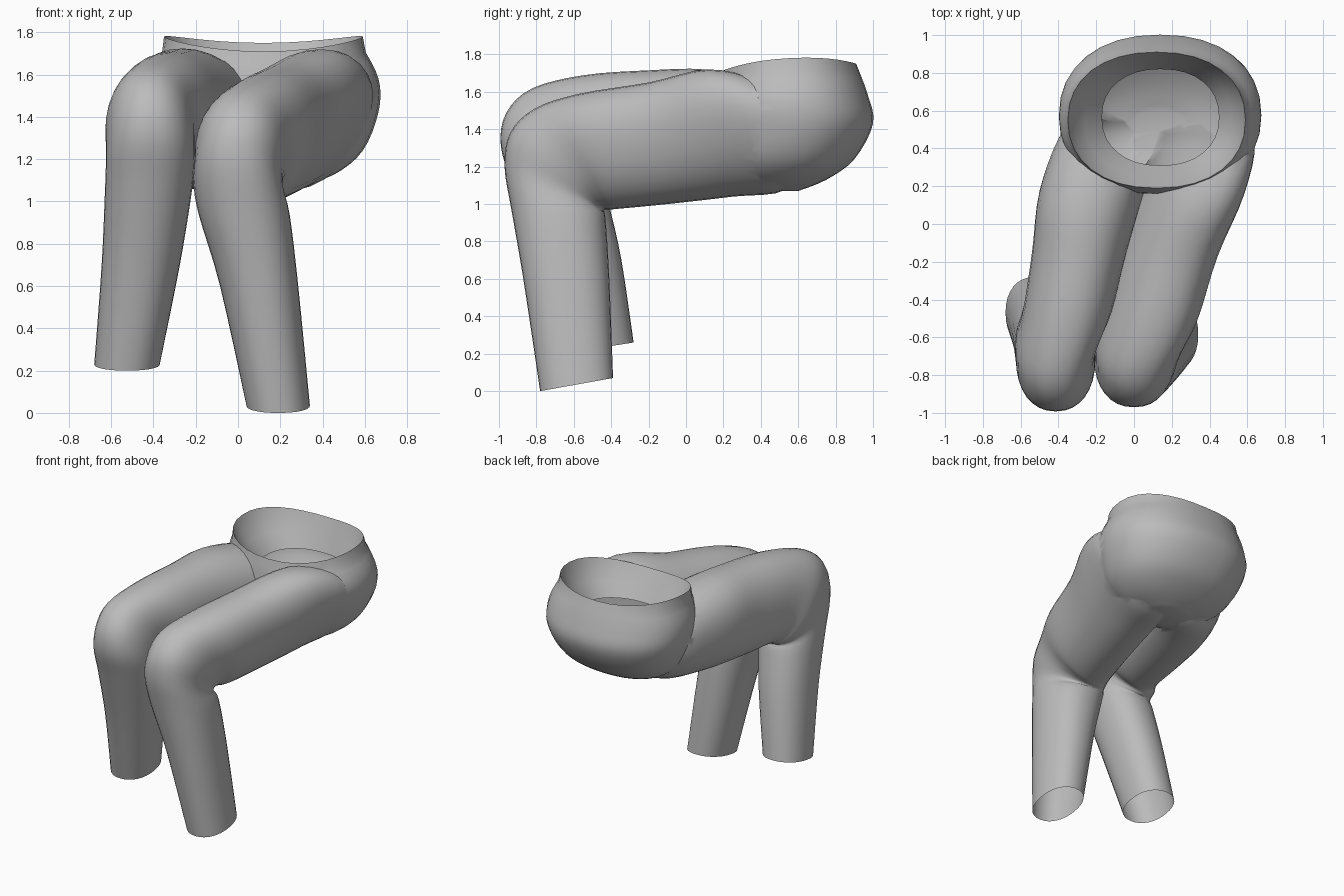
import bpy, bmesh
from math import cos, sin, tau, copysign
from mathutils import Vector

cube = bpy.data.objects.get("Cube")
if cube:
    bpy.data.objects.remove(cube, do_unlink=True)

SIDES = 32
STEPS = 4

fabric = bpy.data.materials.new("grey fabric")
fabric.use_nodes = True
GREY = (0.5, 0.5, 0.5, 1)
fabric.diffuse_color = GREY
fabric.node_tree.nodes["Principled BSDF"].inputs["Base Color"].default_value = GREY


def spline(rows):
    """Catmull-Rom interpolation through rows of ring settings."""
    rows = [Vector(r) if len(r) == 7 else Vector((*r, 0)) for r in rows]
    out = []
    for i in range(len(rows) - 1):
        a, b, c, d = (rows[max(i - 1, 0)], rows[i], rows[i + 1],
                      rows[min(i + 2, len(rows) - 1)])
        for s in range(STEPS):
            t = s / STEPS
            out.append(b + (c - a) * (t / 2)
                       + (a * 2 - b * 5 + c * 4 - d) * (t * t / 2)
                       + (b * 3 - a - c * 3 + d) * (t ** 3 / 2))
    return out + [rows[-1]]


def fuller(v):
    """Push a circle slightly towards a rounded square."""
    return copysign(abs(v) ** .9, v)


def tube(name, rows, lift=0, capped=True):
    """Loft; a row is centre x, half width, two opposite (y, z) points, sideways lean."""
    bm = bmesh.new()
    rings, mids = [], []
    for n, (cx, half, oy, oz, iy, iz, lean) in enumerate(spline(rows)):
        outer, inner = Vector((cx + lean, oy, oz)), Vector((cx - lean, iy, iz))
        mid, arm = (outer + inner) / 2, (outer - inner) / 2
        saddle = lift if n == 0 else 0
        ring = []
        for k in range(SIDES):
            c, s = fuller(cos(tau * k / SIDES)), fuller(sin(tau * k / SIDES))
            p = mid + arm * s + Vector((half * c, 0, saddle * c * c))
            ring.append(bm.verts.new(p))
        rings.append(ring)
        mids.append(mid)
    for a, b in zip(rings, rings[1:]):
        for k in range(SIDES):
            j = (k + 1) % SIDES
            bm.faces.new((a[k], a[j], b[j], b[k]))
    if capped:
        for ring, mid in ((rings[0], mids[0]), (rings[-1], mids[-1])):
            hub = bm.verts.new(mid)
            for k in range(SIDES):
                bm.faces.new((ring[k], ring[(k + 1) % SIDES], hub))
    bmesh.ops.recalc_face_normals(bm, faces=bm.faces)
    mesh = bpy.data.meshes.new(name)
    bm.to_mesh(mesh)
    bm.free()
    mesh.materials.append(fabric)
    ob = bpy.data.objects.new(name, mesh)
    bpy.context.collection.objects.link(ob)
    return ob, mids[0]


# Hips, from the waistband down to the seat
RIM = (.12, .47, .19, 1.71, .91, 1.75)
RIM_LIFT = .05
trousers, waist = tube("trousers", [
    RIM,
    (.135, .53, .16, 1.57, .97, 1.59),
    (.14, .525, .16, 1.42, 1, 1.43),
    (.14, .45, .18, 1.24, .9, 1.24),
    (.13, .32, .26, 1.12, .75, 1.13),
    (.13, .14, .38, 1.07, .6, 1.07)], RIM_LIFT)

# Lining folded inwards from the waistband
lining, _ = tube("waist_lining", [
    RIM,
    (.14, .31, .31, 1.5, .82, 1.52)], RIM_LIFT, capped=False)

# Left leg, from the cuff over the bent knee into the hips
left_leg, left_cuff = tube("left_leg", [
    (.19, .15, -.78, 0, -.39, .07),
    (.1, .185, -.87, .6, -.41, .6),
    (.03, .215, -.93, .95, -.43, .92),
    (0, .21, -.97, 1.2, -.44, .96),
    (.01, .215, -.94, 1.38, -.43, .97),
    (.03, .23, -.81, 1.51, -.41, .97),
    (.09, .25, -.57, 1.59, -.36, .975, .03),
    (.18, .255, -.2, 1.65, -.1, 1, .06),
    (.29, .27, .12, 1.72, .25, 1.04, .1),
    (.34, .275, .4, 1.66, .54, 1.08, .1),
    (.32, .2, .6, 1.55, .68, 1.3, .03)])

# Right leg, with a higher knee and the foot further back
right_leg, right_cuff = tube("right_leg", [
    (-.525, .155, -.66, .2, -.28, .26),
    (-.46, .185, -.8, .7, -.345, .7),
    (-.425, .205, -.92, 1.08, -.41, .99),
    (-.415, .21, -.99, 1.31, -.43, 1.05),
    (-.415, .21, -.96, 1.49, -.42, 1.06),
    (-.41, .215, -.82, 1.62, -.4, 1.07),
    (-.35, .235, -.54, 1.69, -.35, 1.07),
    (-.29, .25, -.2, 1.715, -.1, 1.06),
    (-.22, .28, .1, 1.72, .25, 1.06, -.03),
    (-.11, .28, .4, 1.66, .54, 1.08, -.06),
    (-.05, .2, .6, 1.55, .68, 1.3, -.03)])

# Merge hips and legs into one skin
for leg in (left_leg, right_leg):
    mod = trousers.modifiers.new("join", "BOOLEAN")
    mod.operation = "UNION"
    mod.solver = "EXACT"
    mod.object = leg
bpy.context.view_layer.update()
graph = bpy.context.evaluated_depsgraph_get()
skin = bpy.data.meshes.new_from_object(trousers.evaluated_get(graph))
trousers.modifiers.clear()
trousers.data = skin
for leg in (left_leg, right_leg):
    bpy.data.objects.remove(leg, do_unlink=True)

# Open the waist and both cuffs
bm = bmesh.new()
bm.from_mesh(skin)
hubs = [v for v in bm.verts
        if any((v.co - c).length < .001 for c in (waist, left_cuff, right_cuff))]
bmesh.ops.delete(bm, geom=list({f for v in hubs for f in v.link_faces}), context="FACES")
bm.to_mesh(skin)
bm.free()

bpy.context.view_layer.objects.active = trousers
for part in (trousers, lining):
    part.select_set(True)
bpy.ops.object.shade_smooth_by_angle(angle=.7)
